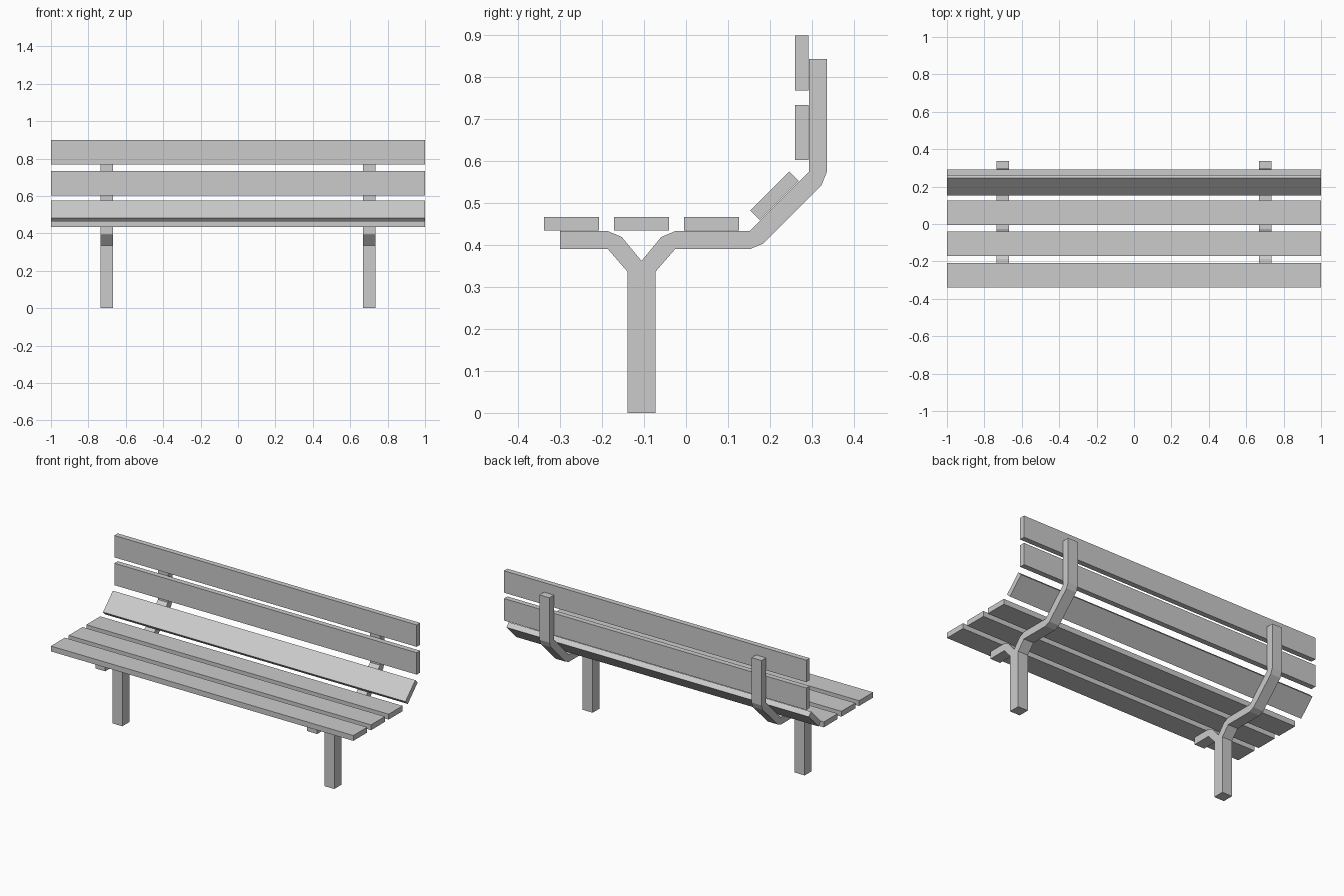
import bpy, bmesh, math

if "Cube" in bpy.data.objects:
    bpy.data.objects.remove(bpy.data.objects["Cube"])

LEG_X, FRAME_W = 0.701, 0.066     # frame position and width
SLAT_W, SLAT_T = 0.131, 0.032     # slat cross-section


def extrude_profile(name, profile, x0, x1):
    """Extrude a (y, z) outline along x into a closed solid."""
    bm = bmesh.new()
    face = bm.faces.new([bm.verts.new((x0, y, z)) for y, z in profile])
    geom = bmesh.ops.extrude_face_region(bm, geom=[face])["geom"]
    moved = [v for v in geom if isinstance(v, bmesh.types.BMVert)]
    bmesh.ops.translate(bm, verts=moved, vec=(x1 - x0, 0, 0))
    bmesh.ops.recalc_face_normals(bm, faces=bm.faces)
    mesh = bpy.data.meshes.new(name)
    bm.to_mesh(mesh)
    bm.free()
    obj = bpy.data.objects.new(name, mesh)
    bpy.context.collection.objects.link(obj)
    return obj


def slat(name, y, z, degrees):
    """Full-length plank centred at (y, z), turned about x."""
    c, s = math.cos(math.radians(degrees)), math.sin(math.radians(degrees))
    w, t = SLAT_W / 2, SLAT_T / 2
    corners = [(-w, -t), (w, -t), (w, t), (-w, t)]
    extrude_profile(name, [(y + a * c - b * s, z + a * s + b * c) for a, b in corners], -1, 1)


# Seat slats
for i, y in enumerate((-0.273, -0.106, 0.061)):
    slat(f"seat_slat_{i + 1}", y, 0.451, 0)

# Tilted lumbar slat and upright back slats
slat("lumbar_slat", 0.211, 0.517, 45)
for i, z in enumerate((0.668, 0.834)):
    slat(f"back_slat_{i + 1}", 0.276, z, 90)

# Y-shaped side frames: leg, front arm, bent back support
frame = [
    (-0.139, 0), (-0.073, 0), (-0.073, 0.336),
    (-0.026, 0.39), (0.152, 0.39), (0.183, 0.403), (0.323, 0.543), (0.336, 0.575),
    (0.336, 0.843), (0.293, 0.843), (0.293, 0.575), (0.152, 0.433),
    (-0.026, 0.433), (-0.059, 0.419), (-0.106, 0.362), (-0.153, 0.419),
    (-0.186, 0.433), (-0.300, 0.433), (-0.300, 0.39), (-0.186, 0.39), (-0.139, 0.336),
]
for side, x in (("left", -LEG_X), ("right", LEG_X)):
    extrude_profile(f"{side}_frame", frame, x - FRAME_W / 2, x + FRAME_W / 2)
